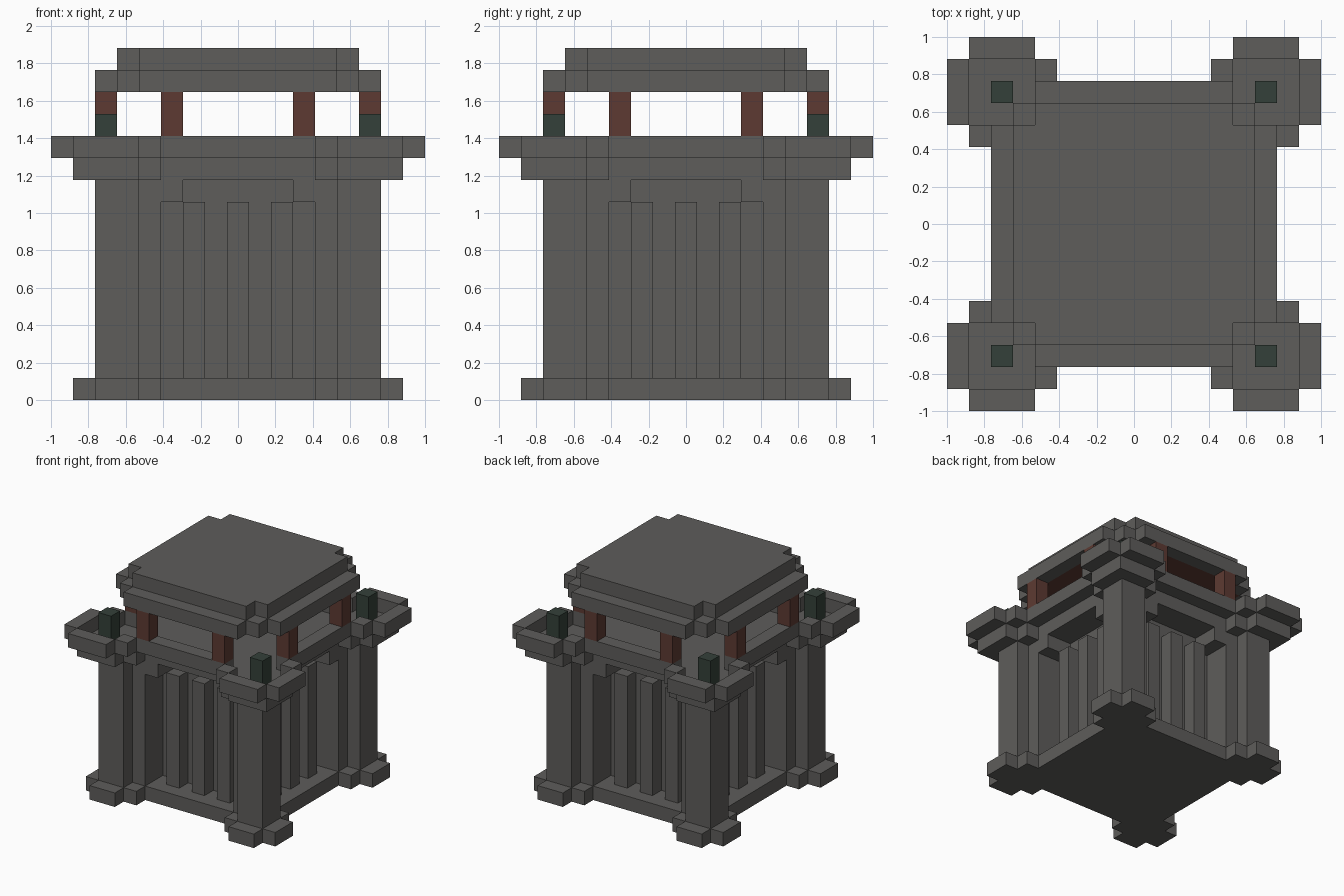
import bpy, bmesh

if "Cube" in bpy.data.objects:
    bpy.data.objects.remove(bpy.data.objects["Cube"])

U = 2 / 17  # one block


def material(name, rgb):
    m = bpy.data.materials.new(name)
    m.diffuse_color = (*rgb, 1)
    m.use_nodes = True
    m.node_tree.nodes["Principled BSDF"].inputs["Base Color"].default_value = m.diffuse_color
    return m


STONE = material("grey stone", (0.112, 0.109, 0.104))
WOOD = material("red wood", (0.109, 0.042, 0.032))
GREEN = material("dark green", (0.034, 0.051, 0.041))


def layer(name, z0, z1, mat, plan):
    """Extrude a four-way symmetric block plan; plan(a, b) gets the larger
    and smaller distance of each block from the two centre lines."""
    cells = {(i, j) for i in range(-8, 9) for j in range(-8, 9)
             if plan(max(abs(i), abs(j)), min(abs(i), abs(j)))}
    bm = bmesh.new()

    def quad(*pts):
        bm.faces.new([bm.verts.new((x * U, y * U, z * U)) for x, y, z in pts])

    for i, j in cells:
        l, r, f, k = i - .5, i + .5, j - .5, j + .5
        quad((l, f, z1), (r, f, z1), (r, k, z1), (l, k, z1))
        quad((l, k, z0), (r, k, z0), (r, f, z0), (l, f, z0))
        # side walls only where there is no neighbour
        for di, dj, p, q in ((0, -1, (l, f), (r, f)), (1, 0, (r, f), (r, k)),
                             (0, 1, (r, k), (l, k)), (-1, 0, (l, k), (l, f))):
            if (i + di, j + dj) not in cells:
                quad((*p, z0), (*q, z0), (*q, z1), (*p, z1))
    bmesh.ops.remove_doubles(bm, verts=bm.verts, dist=1e-4)
    bmesh.ops.dissolve_limit(bm, angle_limit=0.02, verts=bm.verts, edges=bm.edges)
    me = bpy.data.meshes.new(name)
    bm.to_mesh(me)
    bm.free()
    me.materials.append(mat)
    bpy.context.collection.objects.link(bpy.data.objects.new(name, me))


# Foundation with stepped corner footings
layer("foundation", 0, 1, STONE,
      lambda a, b: a <= 5 or (a == 6 and b >= 4) or (a == 7 and 5 <= b <= 6))

# Tower body: core, corner columns, side pilasters, thin ribs, brackets
layer("core_wall", 1, 10, STONE, lambda a, b: a <= 3)
layer("corner_columns", 1, 10, STONE, lambda a, b: a <= 6 and b >= 5)
layer("pilasters", 1, 10, STONE, lambda a, b: a <= 5 and b == 4)
layer("wall_ribs", 1, 9, STONE, lambda a, b: a == 4 and b in (0, 2))
layer("arch_brackets", 9, 10, STONE, lambda a, b: a in (4, 5) and b == 3)

# Balcony floor and its parapet
layer("balcony_floor", 10, 11, STONE,
      lambda a, b: a <= 5 or (a == 6 and b >= 4) or (a == 7 and b >= 5))
layer("parapet", 11, 12, STONE,
      lambda a, b: (a == 8 and 5 <= b <= 7) or (a == 7 and b == 4)
      or (a == 6 and b <= 3))
layer("corner_posts", 11, 13, GREEN, lambda a, b: a == b == 6)

# Roof on wooden posts
layer("roof_posts", 12, 14, WOOD, lambda a, b: a == 6 and b == 3)
layer("roof_ceiling", 14, 15, WOOD, lambda a, b: a <= 5 and b <= 4)
layer("roof_eaves", 14, 15, STONE,
      lambda a, b: (a == 6 and b <= 4) or a == b == 5)
layer("roof_top", 15, 16, STONE, lambda a, b: a <= 5 and b <= 4)
